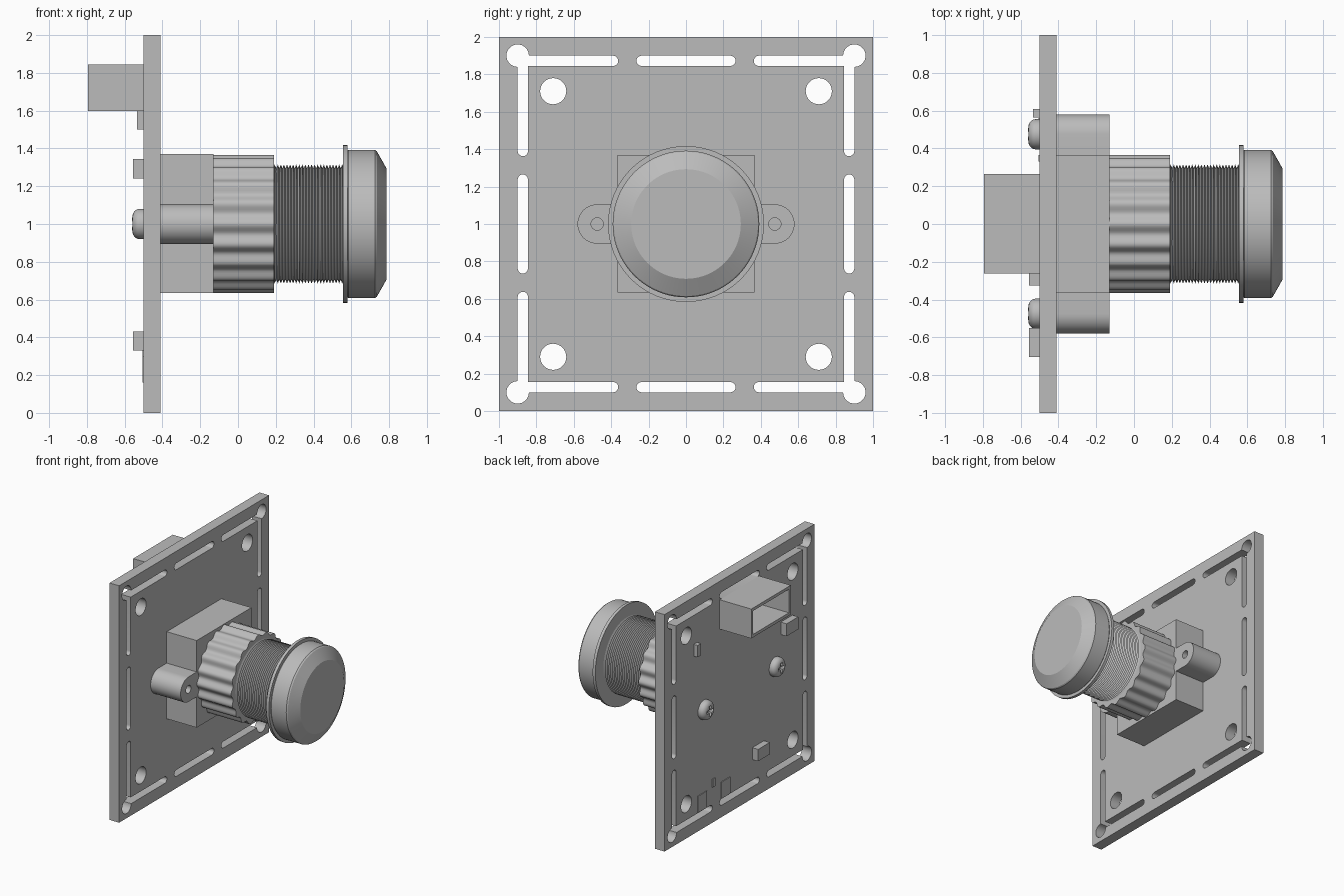
import bpy, bmesh
from math import sin, cos, pi, radians
from mathutils import Matrix

if "Cube" in bpy.data.objects:
    bpy.data.objects.remove(bpy.data.objects["Cube"])

GREY = (0.5, 0.5, 0.5, 1)
mat = bpy.data.materials.new("plain_grey")
mat.use_nodes = True
mat.diffuse_color = GREY
mat.node_tree.nodes["Principled BSDF"].inputs["Base Color"].default_value = GREY


def finish(name, bm, angle=30):
    """Turn a bmesh into a cleaned, shaded, coloured object."""
    bmesh.ops.remove_doubles(bm, verts=bm.verts, dist=0.0001)
    bmesh.ops.recalc_face_normals(bm, faces=bm.faces)
    mesh = bpy.data.meshes.new(name)
    bm.to_mesh(mesh)
    bm.free()
    mesh.materials.append(mat)
    obj = bpy.data.objects.new(name, mesh)
    bpy.context.collection.objects.link(obj)
    bpy.ops.object.select_all(action='DESELECT')
    obj.select_set(True)
    bpy.context.view_layer.objects.active = obj
    bpy.ops.object.shade_smooth_by_angle(angle=radians(angle))
    return obj


def plate(name, loops, x0, x1, angle=30):
    """Extrude closed (y, z) outlines along x; inner loops become holes."""
    curve = bpy.data.curves.new(name + "_outline", 'CURVE')
    curve.dimensions = '2D'
    curve.fill_mode = 'BOTH'
    curve.extrude = (x1 - x0) / 2
    for loop in loops:
        spline = curve.splines.new('POLY')
        spline.points.add(len(loop) - 1)
        for point, (y, z) in zip(spline.points, loop):
            point.co = (y, z, 0, 1)
        spline.use_cyclic_u = True
    helper = bpy.data.objects.new(name + "_outline", curve)
    bpy.context.collection.objects.link(helper)
    graph = bpy.context.evaluated_depsgraph_get()
    mesh = bpy.data.meshes.new_from_object(helper.evaluated_get(graph))
    bm = bmesh.new()
    bm.from_mesh(mesh)
    for v in bm.verts:
        a, b, c = v.co
        v.co = ((x0 + x1) / 2 + c, a, b)
    bpy.data.objects.remove(helper)
    bpy.data.meshes.remove(mesh)
    return finish(name, bm, angle)


def lathe(name, profile, y=0, z=1, steps=64, angle=30):
    """Revolve (x, radius) points around an axis parallel to x."""
    bm = bmesh.new()
    verts = [bm.verts.new((x, 0, r)) for x, r in profile]
    edges = [bm.edges.new(pair) for pair in zip(verts, verts[1:])]
    bmesh.ops.spin(bm, geom=verts + edges, cent=(0, 0, 0), axis=(1, 0, 0),
                   angle=2 * pi, steps=steps, use_duplicate=False)
    bmesh.ops.translate(bm, verts=bm.verts, vec=(0, y, z))
    return finish(name, bm, angle)


def arc(cy, cz, r, a0, a1, n):
    return [(cy + r * cos(radians(a0 + (a1 - a0) * i / n)),
             cz + r * sin(radians(a0 + (a1 - a0) * i / n))) for i in range(n + 1)]


def circle(cy, cz, r, n=32):
    return arc(cy, cz, r, 0, 360, n)[:-1]


def rect(y0, y1, z0, z1):
    return [(y0, z0), (y1, z0), (y1, z1), (y0, z1)]


# Board with corner keyhole slots, edge slots and mounting holes
W = 0.055
R = W / 2
corner = ([(0, 0.51)] + arc(R, 0.51, R, 180, 0, 10) + [(W, W)]
          + arc(0.51, R, R, 90, -90, 10) + arc(0, 0, 0.06, 0, -270, 24))[1:]
slot = arc(0.2375, 0.8725, R, -90, 90, 10) + arc(-0.2375, 0.8725, R, 90, 270, 10)
loops = [rect(-1, 1, 0, 2)]
for sy in (-1, 1):
    for sz in (-1, 1):
        loops.append([(sy * (0.9 - u), 1 + sz * (0.9 - v)) for u, v in corner])
        loops.append(circle(sy * 0.71, 1 + sz * 0.71, 0.07))
    loops.append([(u, 1 + sy * v) for u, v in slot])
    loops.append([(sy * v, 1 + u) for u, v in slot])
plate("board", loops, -0.5, -0.41)

# Switch housing and its two screw ears
plate("housing", [rect(-0.365, 0.365, 0.635, 1.37)], -0.41, -0.13)
for side, label in ((-1, "right"), (1, "left")):
    outline = [(0.36, 0.895)] + arc(0.475, 1, 0.105, -90, 90, 20) + [(0.36, 1.105)]
    plate(label + "_ear", [[(side * y, z) for y, z in outline],
                           circle(side * 0.475, 1, 0.033, 24)], -0.41, -0.13)

# Scalloped nut
count = 20 * 10
nut = [((0.353 + 0.012 * cos(20 * a)) * sin(a), 1 + (0.353 + 0.012 * cos(20 * a)) * cos(a))
       for a in (2 * pi * i / count for i in range(count))]
plate("grip_nut", [nut], -0.13, 0.19, 40)

# Threaded barrel
ridges = 24
pitch = (0.56 - 0.17) / ridges
thread = [(0.17, 0)]
for i in range(ridges):
    thread += [(0.17 + i * pitch, 0.295), (0.17 + (i + 0.5) * pitch, 0.315)]
thread += [(0.56, 0.295), (0.56, 0)]
lathe("threaded_barrel", thread)

# Flange and push cap
lathe("flange", [(0.555, 0), (0.555, 0.417), (0.58, 0.417), (0.58, 0)])
lathe("push_cap", [(0.575, 0), (0.575, 0.385), (0.585, 0.392), (0.725, 0.392),
                   (0.735, 0.385), (0.787, 0.293), (0.787, 0)], steps=80, angle=25)

# Domed screw heads with a cross recess
a, b = 0.012, 0.042
cross = [(a, a), (a, b), (-a, b), (-a, a), (-b, a), (-b, -a),
         (-a, -a), (-a, -b), (a, -b), (a, -a), (b, -a), (b, a)]
for side, label in ((-1, "right"), (1, "left")):
    y = side * 0.475
    dome = [(-0.5, 0), (-0.5, 0.08)]
    dome += [(-0.52 - 0.04 * sin(t), 0.035 + 0.045 * cos(t))
             for t in (pi / 2 * i / 6 for i in range(7))] + [(-0.56, 0)]
    head = lathe(label + "_screw", dome, y=y, steps=40, angle=40)
    cutter = plate("cross_cutter", [[(y + u, 1 + v) for u, v in cross]], -0.6, -0.53)
    cutter.hide_render = True
    cut = head.modifiers.new("recess", 'BOOLEAN')
    cut.operation = 'DIFFERENCE'
    cut.solver = 'EXACT'
    cut.object = cutter
    bpy.ops.object.select_all(action='DESELECT')
    bpy.context.view_layer.objects.active = head
    bpy.ops.object.modifier_apply(modifier=cut.name)
    bpy.data.objects.remove(cutter)

# Open connector shell
plate("connector_shell", [rect(-0.262, 0.265, 1.597, 1.845),
                          rect(-0.237, 0.24, 1.622, 1.82)], -0.795, -0.5)
plate("connector_base", [rect(-0.25, 0.25, 1.61, 1.83)], -0.53, -0.5)

# Small board components and thin solder pads
for name, x, box in (
        ("upper_chip", -0.555, (-0.705, -0.55, 1.24, 1.345)),
        ("lower_chip", -0.555, (-0.325, -0.17, 0.33, 0.43)),
        ("small_chip", -0.535, (0.565, 0.61, 1.5, 1.6)),
        ("outer_pad", -0.506, (0.44, 0.56, 0.16, 0.3)),
        ("inner_pad", -0.506, (0.13, 0.25, 0.16, 0.3)),
        ("middle_pad", -0.506, (0.33, 0.365, 0.3, 0.37))):
    plate(name, [rect(*box)], x, -0.5)
